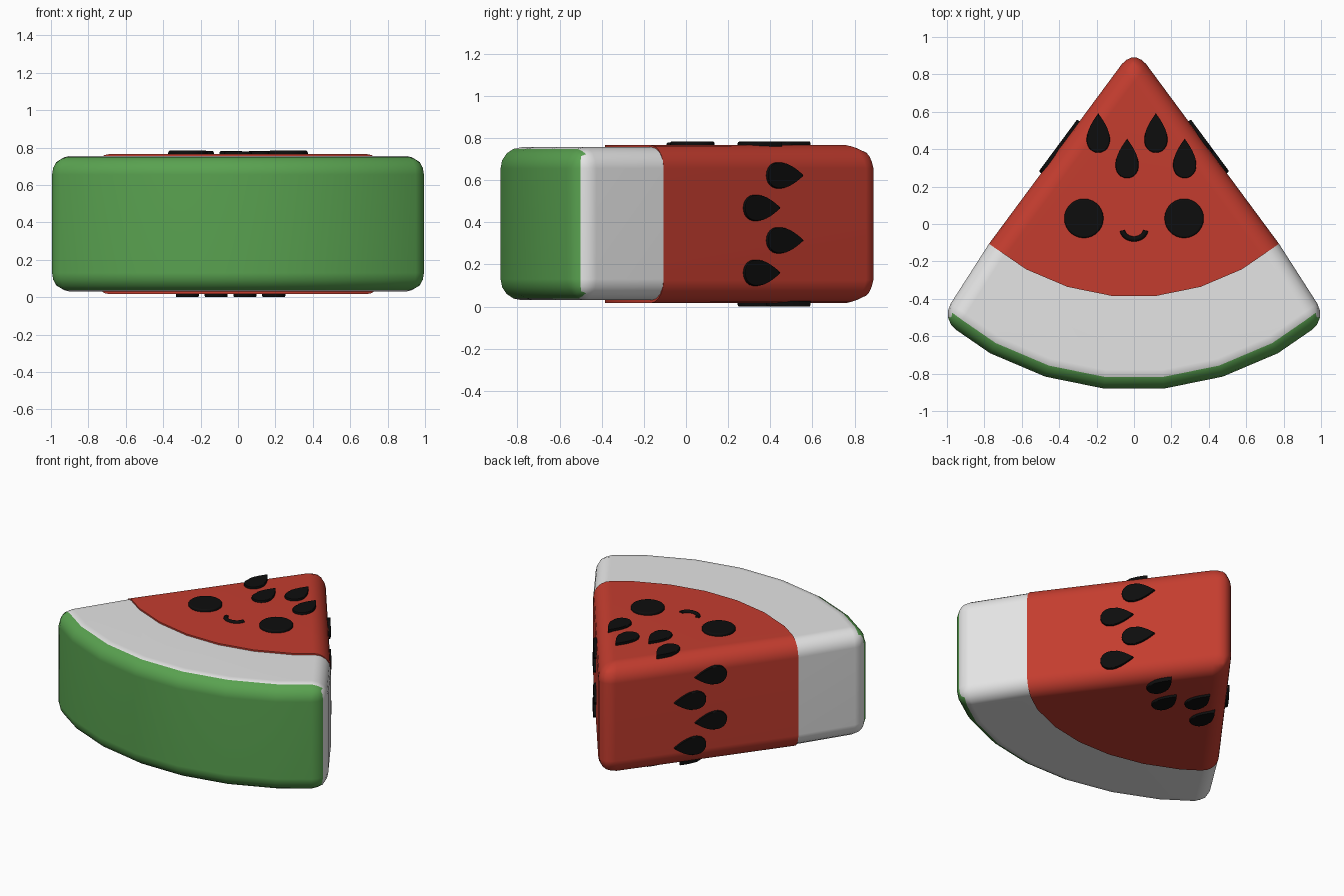
import bpy, bmesh
from math import sin, cos, pi, radians
from mathutils import Matrix, Vector

if "Cube" in bpy.data.objects:
    bpy.data.objects.remove(bpy.data.objects["Cube"])


def material(name, color):
    mat = bpy.data.materials.new(name)
    mat.use_nodes = True
    mat.diffuse_color = (*color, 1)
    mat.node_tree.nodes["Principled BSDF"].inputs["Base Color"].default_value = (*color, 1)
    return mat


RED = material("flesh red", (0.55, 0.046, 0.028))
WHITE = material("rind white", (0.78, 0.78, 0.78))
GREEN = material("skin green", (0.10, 0.36, 0.08))
BLACK = material("seed black", (0.004, 0.004, 0.004))


def slab(name, outline, z0, z1, width, segments, soft, corners=(), both=True, mats=(RED,), frame=None):
    """Extrude an outline and round its soft outline edges and corners."""
    bm = bmesh.new()
    low = [bm.verts.new((x, y, z0)) for x, y in outline]
    high = [bm.verts.new((x, y, z1)) for x, y in outline]
    n = len(outline)
    bm.faces.new(low[::-1])
    bm.faces.new(high)
    for i in range(n):
        j = (i + 1) % n
        bm.faces.new((low[i], low[j], high[j], high[i]))
    rounded = [bm.edges.get((ring[i], ring[(i + 1) % n]))
               for ring in ((low, high) if both else (high,)) for i in soft]
    rounded += [bm.edges.get((low[i], high[i])) for i in corners]
    bmesh.ops.bevel(bm, geom=rounded, offset=width, segments=segments,
                    profile=0.5, affect='EDGES', clamp_overlap=False)
    bmesh.ops.recalc_face_normals(bm, faces=bm.faces)
    bm.normal_update()
    # The outward-facing front of a two-colour slab takes the second colour
    if len(mats) > 1:
        for f in bm.faces:
            f.material_index = int(f.normal.y < -0.05 and abs(f.normal.z) < 0.9)
    mesh = bpy.data.meshes.new(name)
    bm.to_mesh(mesh)
    bm.free()
    for m in mats:
        mesh.materials.append(m)
    obj = bpy.data.objects.new(name, mesh)
    bpy.context.collection.objects.link(obj)
    if frame:
        obj.matrix_world = frame
    bpy.ops.object.select_all(action='DESELECT')
    obj.select_set(True)
    bpy.context.view_layer.objects.active = obj
    bpy.ops.object.shade_smooth_by_angle(angle=radians(35))
    wn = obj.modifiers.new("weighted_normals", 'WEIGHTED_NORMAL')
    wn.keep_sharp = True
    return obj


def arc(radius, centre_y, half_angle=radians(40.25), steps=7):
    angles = [half_angle * (2 * i / steps - 1) for i in range(steps + 1)]
    return [(radius * sin(a), centre_y - radius * cos(a)) for a in angles]


# Flesh wedge and rind
APEX_Y, BOTTOM, TOP = 0.943, 0.016, 0.766
MID = (BOTTOM + TOP) / 2
inner, outer = arc(1.2, 0.81), arc(1.6, 0.712)
slab("flesh_wedge", inner + [(0, APEX_Y)], BOTTOM, TOP, 0.11, 5, (7, 8), (8,))
slab("rind", outer + inner[::-1], 0.03, 0.756, 0.1, 4,
     (*range(8), 15), (0, 7), mats=(WHITE, GREEN))

# Seeds: the same zigzag row on top, bottom and both cut sides
STEPS = 28
turns = [2 * pi * i / STEPS for i in range(STEPS)]
teardrop = [(-0.081 * sin(t) * sin(t / 2), 0.105 * cos(t)) for t in turns]
teardrop = teardrop[::-1] if teardrop[1][0] > 0 else teardrop


def surface_frame(origin, along, normal):
    y, z = Vector(along).normalized(), Vector(normal).normalized()
    m = Matrix((y.cross(z), y, z)).transposed().to_4x4()
    m.translation = origin
    return m


edge_x, edge_y = inner[-1]
rise = APEX_Y - edge_y
side_y = 0.41
side_x = edge_x * (APEX_Y - side_y) / rise
frames = {
    "top": surface_frame((0.04, 0.418, TOP), (0, 1, 0), (0, 0, 1)),
    "bottom": surface_frame((-0.04, 0.418, BOTTOM), (0, 1, 0), (0, 0, -1)),
}
for side, s in (("left", 1), ("right", -1)):
    frames[side] = surface_frame((s * side_x, side_y, MID), (-s * edge_x, rise, 0), (s * rise, edge_x, 0))

for place, frame in frames.items():
    for k in range(4):
        offset = Matrix.Translation(((k - 1.5) * 0.154, 0.068 * (-1) ** k, 0))
        slab(f"{place}_seed_{k + 1}", teardrop, -0.01, 0.016, 0.008, 2, range(STEPS),
             both=False, mats=(BLACK,), frame=frame @ offset)

# Face: round eyes and a small smile
disc = [(0.105 * cos(t), 0.105 * sin(t)) for t in turns]
for side, s in (("left", 1), ("right", -1)):
    slab(f"{side}_eye", disc, -0.01, 0.018, 0.01, 3, range(STEPS), both=False,
         mats=(BLACK,), frame=Matrix.Translation((s * 0.268, 0.03, TOP)))

curve = bpy.data.curves.new("smile", 'CURVE')
curve.dimensions = '3D'
curve.bevel_depth = 0.014
curve.bevel_resolution = 3
curve.use_fill_caps = True
spline = curve.splines.new('POLY')
spline.points.add(16)
for i, p in enumerate(spline.points):
    a = radians(185 + 170 * i / 16)
    p.co = (0.062 * cos(a), -0.03 + 0.05 * sin(a), TOP, 1)
curve.materials.append(BLACK)
bpy.context.collection.objects.link(bpy.data.objects.new("smile", curve))
